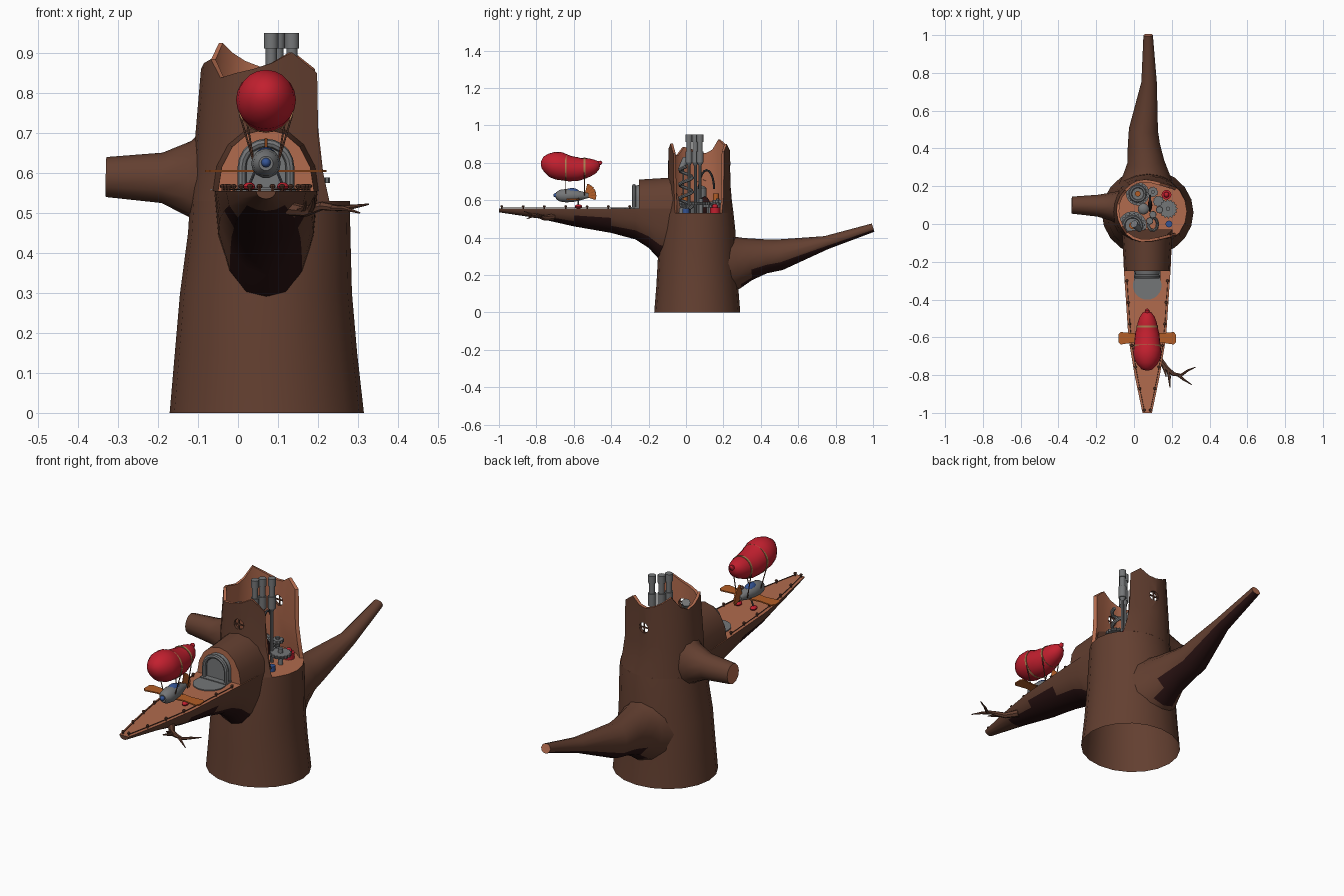
import bpy, bmesh, math
from mathutils import Vector as V

if "Cube" in bpy.data.objects:
    bpy.data.objects.remove(bpy.data.objects["Cube"])

def mat(name, r, g, b):
    m = bpy.data.materials.new(name)
    m.diffuse_color = (r, g, b, 1)
    m.use_nodes = True
    m.node_tree.nodes["Principled BSDF"].inputs["Base Color"].default_value = m.diffuse_color
    return m

BARK = mat("bark brown", .125, .05, .03)
WOOD = mat("cut wood", .44, .145, .075)
GREY = mat("metal grey", .175, .18, .185)
DARK = mat("dark metal", .055, .058, .065)
RED = mat("balloon red", .54, .014, .028)
ORANGE = mat("wing orange", .45, .11, .02)
BLUE = mat("paint blue", .035, .09, .30)
TAN = mat("strap tan", .40, .21, .08)
HOLE = mat("dark maroon", .022, .006, .006)

def finish(name, bm, *mats):
    bmesh.ops.recalc_face_normals(bm, faces=bm.faces)
    me = bpy.data.meshes.new(name)
    bm.to_mesh(me)
    bm.free()
    for m in mats:
        me.materials.append(m)
    ob = bpy.data.objects.new(name, me)
    bpy.context.collection.objects.link(ob)
    return ob

def loft(name, rings, mats, start=True, end=True, rule=None):
    """Skin a list of closed rings; caps use material 1 if given, rule(face) overrides."""
    bm = bmesh.new()
    rs = [[bm.verts.new(p) for p in r] for r in rings]
    n = len(rs[0])
    for a, b in zip(rs, rs[1:]):
        for i in range(n):
            bm.faces.new((a[i], a[(i + 1) % n], b[(i + 1) % n], b[i]))
    for use, r in ((start, rs[0]), (end, rs[-1])):
        if use:
            bm.faces.new(r).material_index = min(1, len(mats) - 1)
    if rule:
        bmesh.ops.recalc_face_normals(bm, faces=bm.faces)
        for f in bm.faces:
            f.material_index = rule(f)
    return finish(name, bm, *mats)

def limb(name, pts, radii, mats, n=10, ref=None, start=True, end=True, rule=None):
    """Tube along a path with a round or oval radius at each point."""
    pts = [V(p) for p in pts]
    if not isinstance(radii, (list, tuple)):
        radii = [radii] * len(pts)
    if ref is None:
        d = (pts[-1] - pts[0]).normalized()
        ref = (1, 0, 0) if abs(d.z) > .8 else (0, 0, 1)
    rings = []
    for i, p in enumerate(pts):
        t = (pts[min(i + 1, len(pts) - 1)] - pts[max(i - 1, 0)]).normalized()
        u = t.cross(V(ref)).normalized()
        v = u.cross(t)
        r = radii[i] if isinstance(radii[i], tuple) else (radii[i], radii[i])
        rings.append([p + u * r[0] * math.cos(k * math.tau / n) + v * r[1] * math.sin(k * math.tau / n)
                      for k in range(n)])
    return loft(name, rings, mats, start, end, rule)

def disc(name, x, y, z0, z1, r, m, n=16):
    return limb(name, [(x, y, z0), (x, y, z1)], r, [m], n)

def ball(name, c, s, m, seg=16):
    bm = bmesh.new()
    bmesh.ops.create_uvsphere(bm, u_segments=seg, v_segments=seg // 2, radius=1)
    bmesh.ops.scale(bm, vec=V(s), verts=bm.verts)
    bmesh.ops.translate(bm, vec=V(c), verts=bm.verts)
    return finish(name, bm, m)

def box(name, c, s, m):
    bm = bmesh.new()
    bmesh.ops.create_cube(bm, size=1)
    bmesh.ops.scale(bm, vec=V(s), verts=bm.verts)
    bmesh.ops.translate(bm, vec=V(c), verts=bm.verts)
    return finish(name, bm, m)

def gear(name, x, y, z, r, h, teeth, m):
    ring = lambda zz: [(x + q * math.cos(a), y + q * math.sin(a), zz) for k in range(teeth * 4)
                       for a, q in [(k * math.tau / teeth / 4, r if k % 4 < 2 else r * .87)]]
    return loft(name, [ring(z), ring(z + h)], [m])

# Trunk profile: z, centre x, centre y, radius x, radius y
PROF = [(0, .072, .06, .243, .23), (.15, .07, .06, .228, .218), (.3, .07, .06, .215, .21),
        (.45, .078, .065, .203, .198), (.53, .08, .066, .2, .188), (.6, .065, .07, .178, .175),
        (.68, .055, .07, .163, .168), (.95, .06, .07, .145, .165)]

def surf(z, deg, k=1):
    for a, b in zip(PROF, PROF[1:]):
        if z <= b[0]:
            break
    f = (z - a[0]) / (b[0] - a[0])
    cx, cy, rx, ry = [a[i] + (b[i] - a[i]) * f for i in range(1, 5)]
    t = math.radians(deg)
    return (cx + k * rx * math.cos(t), cy + k * ry * math.sin(t), z)

# Lower trunk, open underneath, with the room floor on top
loft("lower_trunk", [[surf(z, d) for d in range(0, 360, 18)] for z in (0, .15, .3, .45, .53)],
     [BARK, WOOD], start=False)

# Upper trunk wall with jagged rim and a wide gap on the right side, flared at the gap edges
RIM = [(42, .86), (58, .9), (75, .87), (90, .865), (107, .88), (122, .9), (137, .925), (152, .87),
       (167, .85), (182, .86), (197, .875), (212, .885), (228, .838), (245, .85), (262, .86),
       (280, .875), (299, .902), (318, .85)]
FLARE = {42: .2, 58: .06, 299: .06, 318: .24}
bm = bmesh.new()
cols = []
for d, top in RIM:
    zs = [(.53, 0), (.6, .5), (.68, .85), (top, 1)]
    ks = [(z, 1 + FLARE.get(d, 0) * w) for z, w in zs]
    cols.append([bm.verts.new(surf(z, d, k)) for z, k in ks] +
                [bm.verts.new(surf(z, d, k * .91)) for z, k in reversed(ks)])
for a, b in zip(cols, cols[1:]):
    for i in range(8):
        j = (i + 1) % 8
        bm.faces.new((a[i], b[i], b[j], a[j])).material_index = 0 if i < 3 else 1
for c in (cols[0], cols[-1]):
    bm.faces.new(c).material_index = 1
wall = finish("upper_trunk_wall", bm, BARK, WOOD)

# Round windows cut front and back, with cross bars
cutter = limb("window_cutter", [(.07, -.3, .765), (.07, .4, .765)], .026, [BARK], 12)
mod = wall.modifiers.new("windows", 'BOOLEAN')
mod.object, mod.operation, mod.solver = cutter, 'DIFFERENCE', 'EXACT'
bpy.context.view_layer.update()
wall.data = bpy.data.meshes.new_from_object(wall.evaluated_get(bpy.context.evaluated_depsgraph_get()))
wall.modifiers.clear()
bpy.data.objects.remove(cutter)
for y in (-.091, .229):
    box("window_bar_upright", (.07, y, .765), (.006, .006, .054), BARK)
    box("window_bar_level", (.07, y, .765), (.054, .006, .006), BARK)

# Left and back branches with sawn ends; the back one has a dark underside
limb("left_branch", [(-.088, .09, .585), (-.12, .093, .585), (-.19, .097, .588), (-.33, .1, .59)],
     [(.085, .125), (.075, .095), (.058, .063), (.045, .05)], [BARK, WOOD], 12, start=False)
def back_rule(f):
    c = f.calc_center_median()
    return 1 if f.normal.y > .9 else 2 if f.normal.z < -.6 and .28 < c.y else 0
limb("back_branch", [(.065, .2, .26), (.065, .27, .27), (.062, .33, .285), (.052, .42, .3), (.05, .5, .308),
                     (.08, .75, .373), (.075, 1, .453)],
     [(.15, .17), (.12, .14), (.098, .115), (.085, .092), (.077, .083), (.041, .036), (.025, .023)],
     [BARK, WOOD, HOLE], 12, start=False, rule=back_rule)

# Front branch: flat deck with dark underside, humped stump near the trunk
wall_y = lambda x: .07 - .162 * math.sqrt(max(0, 1 - ((x - .07) / .17) ** 2))
def half(y, hw, h, sign, z=.555, n=8):
    r = [(.07 + hw * math.cos(k * math.pi / n), z + sign * h * math.sin(k * math.pi / n)) for k in range(n + 1)]
    return [(x, wall_y(x) if y is None else y, zz) for x, zz in r]
deck = [(-1, .025, .02), (-.8, .067, .05), (-.6, .1, .095), (-.4, .113, .13), (-.27, .122, .165),
        (-.2, .126, .21), (-.14, .128, .275), (None, .13, .3)]
def deck_rule(f):
    c = f.calc_center_median()
    if f.normal.z > .8:
        return 1
    return 2 if abs(c.x - .07) < .093 and c.z < .51 and c.y > -.8 and f.normal.z < -.4 else 0
loft("front_branch_deck", [half(y, w, h, -1) for y, w, h in deck], [BARK, WOOD, HOLE], rule=deck_rule)
loft("front_branch_stump", [half(-.25, .12, .155, 1), half(-.17, .124, .16, 1), half(None, .135, .165, 1)],
     [BARK, WOOD], rule=lambda f: int(f.normal.y < -.9))

# Deck posts and side ropes
def deck_hw(y):
    for a, b in zip(deck, deck[1:]):
        if y <= b[0]:
            return a[1] + (b[1] - a[1]) * (y - a[0]) / (b[0] - a[0]) - .012
for s in (-1, 1):
    path = []
    for i in range(7):
        y = -.985 + i * .114
        x = .07 + s * deck_hw(y)
        limb("deck_post", [(x, y, .55), (x, y, .565)], .004, [BARK], 6)
        ball("post_knob", (x, y, .567), (.008, .008, .006), BARK, 8)
        path.append((x, y, .56))
    limb("side_rope", path, .002, [BARK], 5)

# Side twig with forks
limb("twig", [(.13, -.71, .51), (.17, -.76, .505), (.21, -.795, .518), (.25, -.8, .512), (.285, -.775, .515),
              (.327, -.757, .522)], [.018, .014, .011, .008, .006, .002], [BARK], 7)
limb("twig_fork", [(.18, -.77, .508), (.187, -.81, .52), (.19, -.865, .54)], [.01, .008, .002], [BARK], 6)
limb("twig_fork", [(.235, -.8, .512), (.265, -.825, .512), (.305, -.85, .5)], [.008, .006, .002], [BARK], 6)
limb("twig_fork", [(.15, -.74, .508), (.165, -.78, .512), (.17, -.81, .53)], [.009, .007, .002], [BARK], 6)

# Arched hatch and landing plate
def arch(r, y, top=.615):
    return [(.07 + r, y, .556)] + [(.07 + r * math.cos(k * math.pi / 10), y, top + r * math.sin(k * math.pi / 10))
                                  for k in range(11)] + [(.07 - r, y, .556)]
loft("hatch_hood", [arch(.069, -.24), arch(.062, -.272)], [GREY])
limb("hatch_frame", arch(.06, -.278), .011, [GREY], 8, ref=(0, 1, 0))
disc("landing_plate", .07, -.325, .55, .56, .076, GREY, 24)
box("landing_step", (.07, -.275, .558), (.14, .05, .012), GREY)

# Airship balloon: banana-curved lobes pinched by straps
bal = [(-.775, .803, .008), (-.768, .802, .03), (-.745, .798, .052), (-.715, .791, .069), (-.68, .783, .075),
       (-.65, .775, .071), (-.62, .768, .068), (-.58, .766, .064), (-.55, .769, .056),
       (-.52, .776, .05), (-.495, .782, .041), (-.475, .791, .027), (-.465, .797, .012),
       (-.455, .801, .011), (-.448, .803, .004)]
limb("balloon", [(.07, y, z) for y, z, r in bal], [r for y, z, r in bal], [RED], 20)
for y, z, r in ((-.643, .774, .0725), (-.542, .771, .0565)):
    limb("balloon_strap", [(.07, y - .005, z), (.07, y + .005, z)], r, [TAN], 20)
    for s in (-1, 1):
        limb("hanging_rope", [(.07 + s * .03, y, .625), (.07 + s * r * .9, y, z - r * .4)], .0025, [BARK], 5)

# Airship body, nose, cockpit, wings, tail and feet
limb("airship_body", [(.07, y, .624) for y in (-.695, -.675, -.64, -.6, -.56, -.52)],
     [.018, .032, .037, .034, .024, .012], [GREY], 14)
ball("airship_nose", (.07, -.695, .626), (.012, .014, .012), BLUE, 12)
ball("airship_cockpit", (.07, -.61, .645), (.024, .04, .02), BLUE, 12)
for s in (-1, 1):
    w = [(.07 + s * x, y) for x, y in ((.02, -.635), (.075, -.628), (.14, -.638), (.152, -.625), (.152, -.585),
                                       (.14, -.572), (.075, -.578), (.02, -.57))]
    loft("wing", [[(x, y, z) for x, y in w] for z in (.602, .608)], [ORANGE])
    limb("foot_strut", [(.07 + s * .025, -.575, .61), (.07 + s * .042, -.575, .57)], .004, [DARK], 6)
    ball("foot_float", (.07 + s * .042, -.575, .566), (.015, .02, .011), RED, 12)
for k in range(5):
    a = math.radians(-12 + k * 20)
    limb("tail_feather", [(.07, -.54, .624), (.07, -.54 + .06 * math.cos(a), .624 + .065 * math.sin(a))],
         [(.004, .005), (.004, .012)], [ORANGE], 6, ref=(0, -math.sin(a), math.cos(a)))

# Chimney pipes
for x, y in ((.083, .016), (.1, .05), (.135, .075)):
    limb("chimney", [(x, y, z) for z in (.785, .8, .8, .86, .86, .912, .912, .95)],
         [.008, .016, .019, .019, .014, .014, .018, .018], [GREY], 12)
    disc("chimney_stem", x, y, .53, .79, .008, GREY, 8)

# Room machinery: drums, gears, coil, ring gate, lamps
for x, y, r in ((-.008, -.008, .075), (.02, .16, .062)):
    disc("drum_base", x, y, .53, .56, r, GREY, 20)
    gear("drum_gear", x, y, .56, r * .9, .02, 18, GREY)
    limb("drum_ring", [(x + r * .62 * math.cos(k * math.tau / 20), y + r * .62 * math.sin(k * math.tau / 20), .585)
                       for k in range(21)], .008, [GREY], 6)
    disc("drum_hub", x, y, .58, .635, r * .25, ORANGE, 10)
gear("flywheel", .18, .08, .575, .05, .014, 16, GREY)
disc("flywheel_post", .18, .08, .53, .61, .012, GREY, 10)
gear("small_gear", .13, .12, .56, .03, .015, 10, GREY)
gear("small_gear", .1, .17, .585, .028, .015, 10, GREY)
disc("gear_post", .13, .12, .53, .58, .01, GREY, 8)
disc("gear_post", .1, .17, .53, .61, .01, GREY, 8)
box("control_desk", (.08, -.055, .555), (.07, .04, .05), GREY)
limb("coil_pipe", [(.1 + .025 * math.cos(k * .7), .0 + .035 * math.sin(k * .7), .55 + k * .0085) for k in range(28)],
     .009, [GREY], 7)
disc("boiler", .05, .08, .53, .66, .03, GREY, 14)
ball("boiler_dome", (.05, .08, .66), (.03, .03, .018), GREY, 14)
limb("ring_gate", [(.085, .11 + .04 * math.cos(k * math.pi / 10), .66 + .1 * math.sin(k * math.pi / 10))
                   for k in range(11)], .006, [DARK], 7, ref=(1, 0, 0))
ball("gate_hollow", (.085, .1, .57), (.012, .03, .05), HOLE, 12)
disc("red_stool", .172, .155, .53, .56, .026, RED, 12)
ball("red_lamp", (.172, .155, .565), (.016, .016, .016), RED, 10)
disc("blue_stool", .185, .0, .53, .555, .018, BLUE, 12)
limb("telescope", [(.03, -.03, .76), (.0, -.0, .82)], [.014, .02], [GREY], 12)
limb("telescope_post", [(.015, -.015, .61), (.015, -.015, .79)], .005, [GREY], 7)

# Smooth shading with crisp edges
for ob in bpy.context.scene.objects:
    ob.select_set(True)
bpy.context.view_layer.objects.active = wall
bpy.ops.object.shade_smooth_by_angle(angle=math.radians(38))
